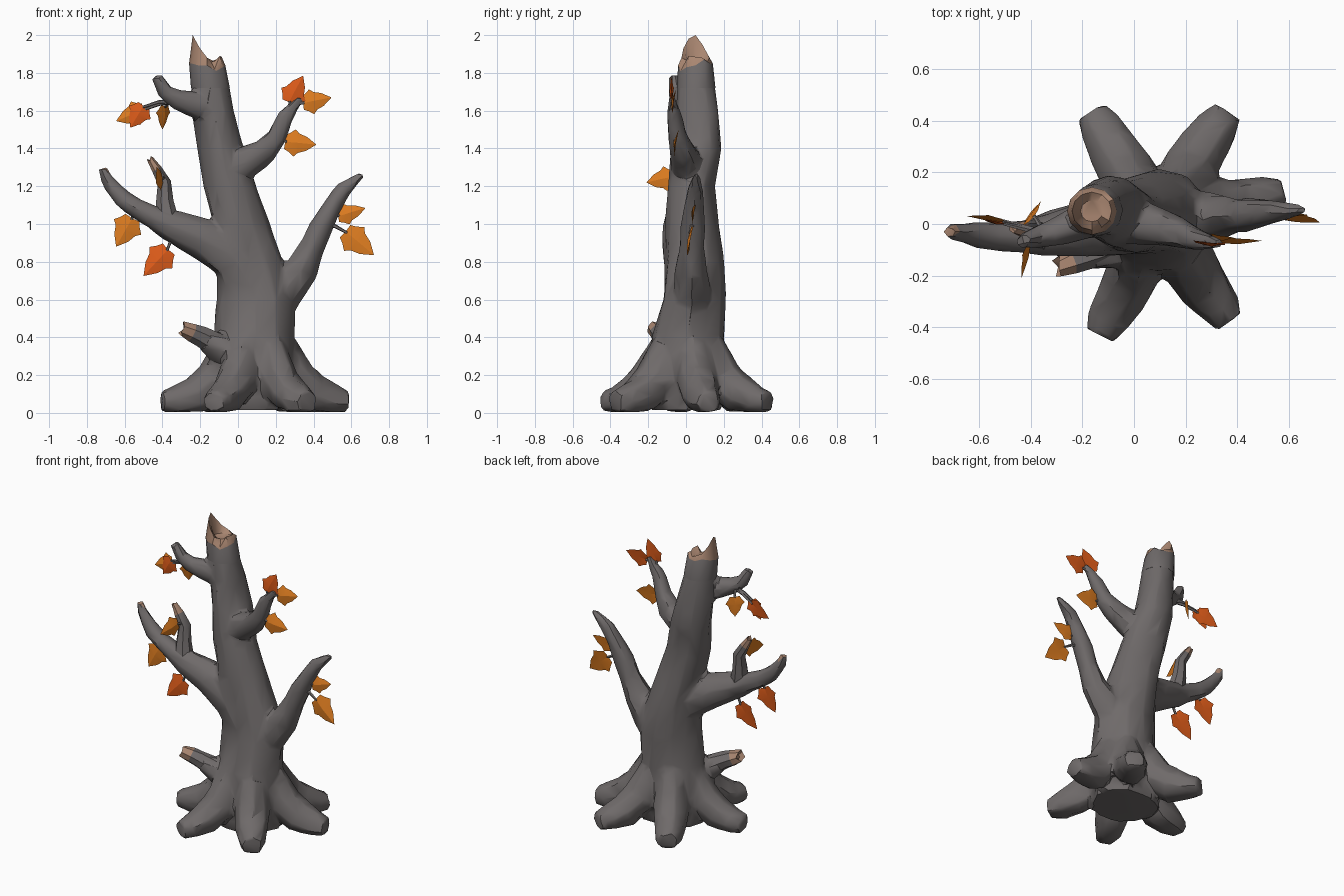
import bpy, bmesh, math, random
from mathutils import Vector

if "Cube" in bpy.data.objects:
    bpy.data.objects.remove(bpy.data.objects["Cube"])

random.seed(4)

def material(name, rgb):
    m = bpy.data.materials.new(name)
    m.diffuse_color = (*rgb, 1)
    m.use_nodes = True
    m.node_tree.nodes["Principled BSDF"].inputs["Base Color"].default_value = m.diffuse_color
    return m

BARK = material("grey bark", (0.158, 0.144, 0.143))
WOOD = material("bare wood", (0.40, 0.24, 0.165))
ORANGE = material("orange leaf", (0.70, 0.195, 0.014))
RED = material("red orange leaf", (0.72, 0.105, 0.01))

def shade(ob, angle):
    bpy.ops.object.select_all(action='DESELECT')
    ob.select_set(True)
    bpy.context.view_layer.objects.active = ob
    bpy.ops.object.shade_smooth_by_angle(angle=math.radians(angle))

def finish(name, bm, mats, angle=38):
    bmesh.ops.recalc_face_normals(bm, faces=bm.faces)
    me = bpy.data.meshes.new(name)
    bm.to_mesh(me)
    bm.free()
    for m in mats:
        me.materials.append(m)
    ob = bpy.data.objects.new(name, me)
    bpy.context.collection.objects.link(ob)
    shade(ob, angle)
    return ob

def skin(bm, rings, wood_from=999):
    """Bridge rings of points; bands from wood_from on become bare wood."""
    vs = [[bm.verts.new(p) for p in r] for r in rings]
    n = len(vs[0])
    new = []
    for k in range(len(vs) - 1):
        for i in range(n):
            j = (i + 1) % n
            f = bm.faces.new((vs[k][i], vs[k][j], vs[k + 1][j], vs[k + 1][i]))
            f.material_index = 1 if k >= wood_from else 0
            new.append(f)
    new += [bm.faces.new(vs[0]), bm.faces.new(vs[-1])]
    new[-1].material_index = 1 if wood_from < 999 else 0
    bmesh.ops.recalc_face_normals(bm, faces=new)

def limb(bm, pts, radii, sides=8, broken=False, rough=0.09, floor=None):
    """Tapered, slightly knobbly tube along a path."""
    pts = [Vector(p) for p in pts]
    rings = []
    whole = (pts[-1] - pts[0]).normalized()
    u = Vector((0, 1, 0.01)) if abs(whole.y) < 0.6 else Vector((1, 0, 0.01))
    for k, p in enumerate(pts):
        d = (pts[min(k + 1, len(pts) - 1)] - pts[max(k - 1, 0)]).normalized()
        u = (u - d * u.dot(d)).normalized()
        v = d.cross(u)
        ring = []
        for i in range(sides):
            a = math.tau * i / sides
            r = radii[k] * (1 + random.uniform(-rough, rough))
            q = p + (u * math.cos(a) + v * math.sin(a)) * r
            if broken and k == len(pts) - 1:
                q += d * radii[k] * random.uniform(-0.5, 0.7)
            if floor is not None:
                q.z = max(q.z, floor)
            ring.append(q)
        rings.append(ring)
    if broken:  # hollow splintered end
        end = pts[-1] - d * radii[-1] * 0.5
        rings.append([end + (q - pts[-1]) * 0.45 for q in rings[-1]])
    skin(bm, rings, len(pts) - 2 if broken else 999)

# Trunk: leaning stack of knobbly rings
profile = [  # z, centre x, centre y, radius x, radius y
    (0.015, .09, .01, .22, .2), (0.2, .09, .01, .225, .195), (0.4, .09, .01, .213, .188),
    (0.6, .095, .035, .205, .165), (0.8, .065, .04, .178, .157), (1.0, .01, .03, .155, .142),
    (1.2, -.045, .03, .14, .125), (1.4, -.093, .06, .124, .132),
    (1.6, -.125, .06, .112, .116), (1.72, -.146, .054, .103, .102), (1.81, -.158, .05, .094, .09)]
N = 12
rings = []
for k, (z, cx, cy, rx, ry) in enumerate(profile):
    ring = []
    for i in range(N):
        a = math.tau * i / N
        w = 1
        if k < 9:
            w += 0.05 * math.sin(3 * a - k * 0.9) + random.uniform(-.05, .05)
        ring.append(Vector((cx + rx * w * math.cos(a), cy + ry * w * math.sin(a), z)))
    rings.append(ring)
tree = bmesh.new()
skin(tree, rings)

# Splintered hollow top
edge_z = [1.84, 1.87, 1.85, 1.85, 1.87, 1.86, 1.85, 1.85, 1.84, 1.84, 1.81, 1.83]
tip_z = [1.885, 1.88, 1.86, 1.88, 1.90, 1.95, 2.0, 1.98, 1.93, 1.88, 1.82, 1.89]
def top_ring(s, heights):
    return [Vector((-.163 + .096 * s * math.cos(math.tau * i / N),
                    .05 + .092 * s * math.sin(math.tau * i / N), h))
            for i, h in enumerate(heights)]
top = bmesh.new()
skin(top, [rings[-2], top_ring(1, edge_z), top_ring(.8, tip_z), top_ring(.45, [1.86] * N)], 1)
finish("splintered_top", top, [BARK, WOOD])

# Roots: spreading out from the foot of the trunk
for x, y in [(-.13, -.43), (.37, -.375), (.58, .12), (.36, .435), (-.165, .435), (-.405, -.05)]:
    c, t = Vector((.09, .01, 0)), Vector((x, y, 0))
    d = (t - c).normalized()
    at = lambda f, z: c.lerp(t, f) + Vector((0, 0, z))
    limb(tree, [c + d * .11 + Vector((0, 0, .42)), at(.42, .18), at(.64, .095), at(.86, .06), at(1, .055)],
         [.07, .115, .105, .085, .062], floor=0.003)

# Branches
limb(tree, [(.13, .02, .56), (-.02, .01, .82), (-.2, -.025, .93), (-.37, -.05, 1.0), (-.44, -.05, 1.035),
            (-.55, -.045, 1.09), (-.61, -.04, 1.13), (-.66, -.035, 1.19), (-.70, -.03, 1.24), (-.717, -.03, 1.3)],
     [.13, .135, .105, .08, .064, .056, .05, .04, .033, .022])
limb(tree, [(.12, .03, .53), (.24, .03, .645), (.34, .025, .76), (.395, .03, .88), (.44, .035, .985),
            (.51, .045, 1.11), (.555, .05, 1.18), (.66, .055, 1.265)],
     [.13, .105, .085, .066, .066, .05, .044, .018])
limb(tree, [(-.08, .03, 1.24), (.03, 0, 1.325), (.14, -.02, 1.385), (.205, -.045, 1.46),
            (.25, -.06, 1.57), (.335, -.075, 1.67)], [.1, .088, .07, .056, .044, .018])
limb(tree, [(-.13, .03, 1.6), (-.24, -.01, 1.64), (-.33, -.04, 1.66), (-.39, -.055, 1.70),
            (-.433, -.065, 1.785)], [.08, .07, .052, .042, .03])
limb(tree, [(.08, -.03, .25), (-.09, -.09, .345), (-.18, -.12, .39)], [.12, .083, .06])

# Fuse trunk, roots and branches into one faceted skin
ob = finish("trunk_roots_and_branches", tree, [BARK, WOOD])
m = ob.modifiers.new("fuse", 'REMESH')
m.mode, m.voxel_size = 'VOXEL', 0.015
m = ob.modifiers.new("soften", 'SMOOTH')
m.factor, m.iterations = 0.5, 4
m = ob.modifiers.new("facet", 'DECIMATE')
m.ratio = 0.05
fused = bpy.data.meshes.new_from_object(ob.evaluated_get(bpy.context.evaluated_depsgraph_get()))
ob.modifiers.clear()
ob.data = fused
fused.materials.clear()
fused.materials.append(BARK)
fused.materials.append(WOOD)
for f in fused.polygons:  # bare wood at the left branch tip
    f.material_index = int(f.center.x < -.68 and f.center.z > 1.26 and f.normal.z > .3)
shade(ob, 32)

# Broken branch ends
bm = bmesh.new()
limb(bm, [(-.37, -.05, 1.0), (-.385, -.03, 1.12), (-.388, -.02, 1.22), (-.43, -.02, 1.29),
          (-.465, -.02, 1.345)], [.068, .046, .037, .03, .018], 7, True)
finish("left_side_shoot", bm, [BARK, WOOD])
bm = bmesh.new()
limb(bm, [(-.09, -.09, .345), (-.2, -.13, .405), (-.245, -.147, .425), (-.295, -.165, .445)],
     [.07, .055, .047, .04], 7, True)
finish("broken_low_branch", bm, [BARK, WOOD])

# Leaves: thin lobed lenses, front and back coloured separately, plus a stalk
HALF = [(-.02, .27), (.13, .36), (.3, .52), (.43, .37), (.68, .27)]
def leaf(n, joint, base, tip, width, front, back, normal=(0, -1, .15)):
    j, b, t = Vector(joint), Vector(base), Vector(tip)
    along = t - b
    side = along.normalized().cross(Vector(normal)).normalized()
    up = side.cross(along.normalized())
    bm = bmesh.new()
    vb, vt = bm.verts.new(b), bm.verts.new(t)
    halves = [[vb] + [bm.verts.new(b + along * f + side * s * w * width - up * w * width * .15)
                      for f, w in HALF] + [vt] for s in (1, -1)]
    for layer, lift in enumerate((.007, -.007)):
        mid = bm.verts.new(b + along * .4 + up * lift)
        for h in halves:
            for p, q in zip(h, h[1:]):
                bm.faces.new((mid, p, q)).material_index = layer
    finish(f"leaf_{n}", bm, [front, back], 15)
    bm = bmesh.new()
    limb(bm, [j, (j + b) / 2 + Vector((0, 0, .008)), b + along * .05], [.014, .01, .007], 5)
    finish(f"leaf_stalk_{n}", bm, [BARK])

O, R = ORANGE, RED
leaf(1, (-.33, -.04, 1.65), (-.5, .01, 1.605), (-.645, .03, 1.545), .13, O, R)
leaf(2, (-.34, -.04, 1.65), (-.5, .0, 1.625), (-.57, .01, 1.51), .13, R, R)
leaf(3, (-.35, -.03, 1.645), (-.385, .03, 1.625), (-.40, .045, 1.50), .12, O, O, (.8, -.6, 0))
leaf(4, (-.53, -.04, 1.09), (-.56, -.04, 1.03), (-.645, -.04, .88), .16, O, R)
leaf(5, (-.34, -.05, .95), (-.37, -.05, .865), (-.5, -.05, .725), .16, R, R)
leaf(6, (-.39, -.02, 1.22), (-.40, -.07, 1.25), (-.435, -.21, 1.22), .13, O, O, (1, -.25, .15))
leaf(7, (.49, .04, 1.05), (.53, .035, 1.04), (.675, .035, 1.085), .11, O, O)
leaf(8, (.46, .04, 1.0), (.57, .02, .96), (.72, .005, .835), .16, O, O)
leaf(9, (.28, -.065, 1.6), (.27, -.08, 1.645), (.345, -.08, 1.785), .14, R, R)
leaf(10, (.29, -.07, 1.62), (.345, -.075, 1.64), (.495, -.065, 1.67), .13, O, R)
leaf(11, (.21, -.045, 1.45), (.25, -.06, 1.435), (.415, -.06, 1.42), .14, O, O)
